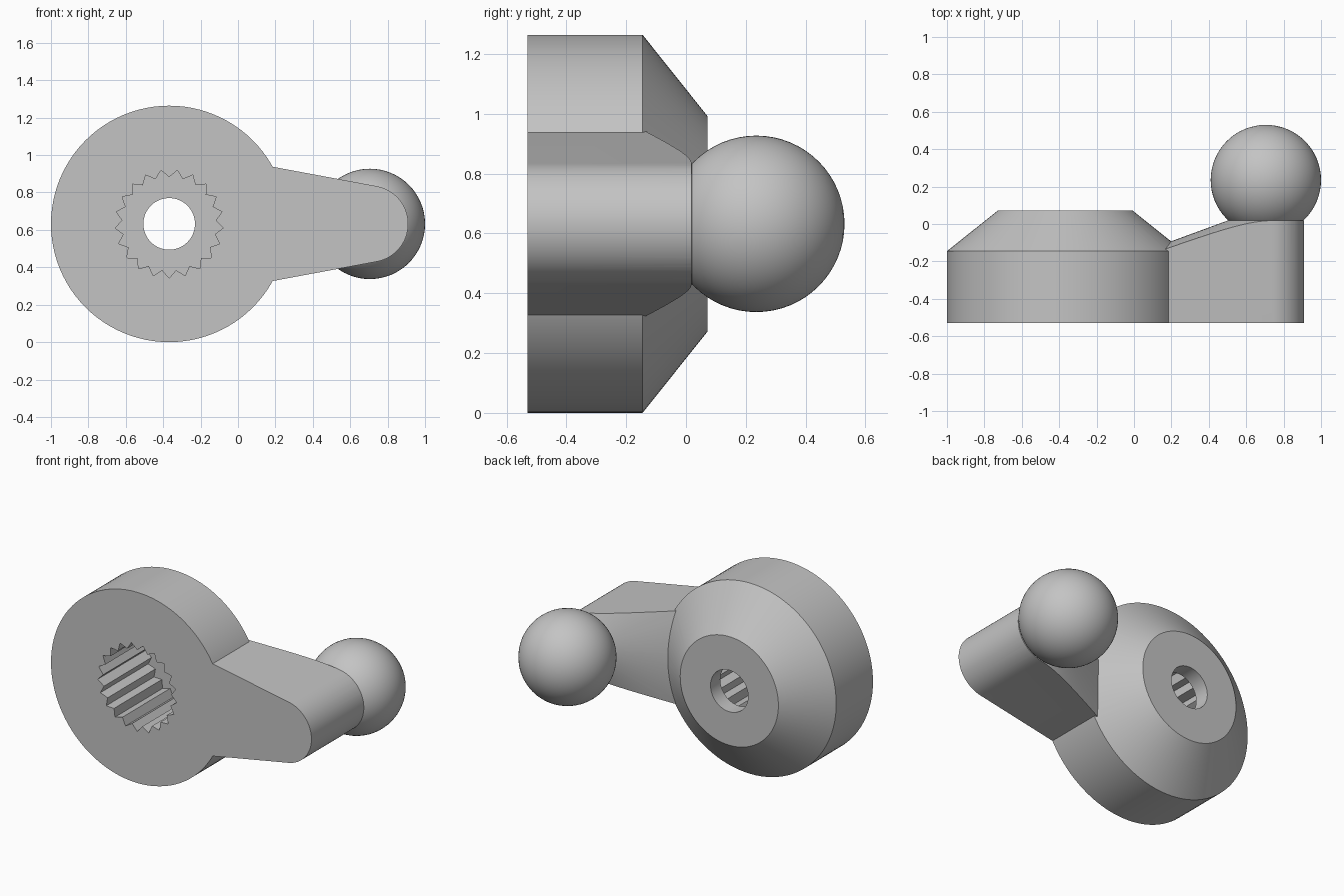
import bpy, bmesh, math
from mathutils import Matrix

if "Cube" in bpy.data.objects:
    bpy.data.objects.remove(bpy.data.objects["Cube"])

HUB_X, BALL_X, MID_Z = -0.368, 0.705, 0.632
FRONT = -0.53

grey = bpy.data.materials.new("plain grey")
grey.use_nodes = True
grey.diffuse_color = (0.55, 0.55, 0.55, 1)
grey.node_tree.nodes["Principled BSDF"].inputs["Base Color"].default_value = (0.55, 0.55, 0.55, 1)


def finish(name, bm):
    bmesh.ops.recalc_face_normals(bm, faces=bm.faces)
    mesh = bpy.data.meshes.new(name)
    bm.to_mesh(mesh)
    bm.free()
    mesh.materials.append(grey)
    ob = bpy.data.objects.new(name, mesh)
    bpy.context.collection.objects.link(ob)
    return ob


def loft(name, rings):
    """Closed solid through rings, each a (y, outline of x, z points) pair."""
    bm = bmesh.new()
    loops = [[bm.verts.new((x, y, z)) for x, z in pts] for y, pts in rings]
    for a, b in zip(loops, loops[1:]):
        for i in range(len(a)):
            j = (i + 1) % len(a)
            bm.faces.new((a[i], a[j], b[j], b[i]))
    bm.faces.new(loops[0])
    bm.faces.new(loops[-1])
    return finish(name, bm)


def arc(cx, radius, start=0, end=math.tau, n=96, closed=True):
    steps = n if closed else n - 1
    return [(cx + radius * math.cos(start + (end - start) * i / steps),
             MID_Z + radius * math.sin(start + (end - start) * i / steps)) for i in range(n)]


def combine(target, tool, operation):
    """Apply a boolean and discard the tool."""
    mod = target.modifiers.new(operation, "BOOLEAN")
    mod.operation, mod.object, mod.solver = operation, tool, "EXACT"
    graph = bpy.context.evaluated_depsgraph_get()
    graph.update()
    mesh = bpy.data.meshes.new_from_object(target.evaluated_get(graph))
    target.modifiers.clear()
    target.data = mesh
    bpy.data.objects.remove(tool)


def smooth(ob):
    bpy.ops.object.select_all(action="DESELECT")
    ob.select_set(True)
    bpy.context.view_layer.objects.active = ob
    bpy.ops.object.shade_smooth_by_angle(angle=math.radians(18))


# Round hub with a chamfered back
body = loft("hub_and_arm", [(FRONT, arc(HUB_X, 0.632)),
                            (-0.145, arc(HUB_X, 0.632)),
                            (0.072, arc(HUB_X, 0.36))])

# Tapered arm: rounded tip, straight sides running into the hub
tilt = math.radians(80)
outline = arc(BALL_X, 0.205, -tilt, tilt, 33, closed=False)
root = 0.34
outline += [(0.0, MID_Z + root), (0.0, MID_Z - root)]
arm = loft("arm", [(FRONT, outline), (0.1, outline)])

# Conical slope falling from the ball seat towards the hub
slope = loft("arm_slope", [(-0.7, arc(BALL_X, 1.2)),
                           (-0.347, arc(BALL_X, 1.2)),
                           (0.02, arc(BALL_X, 0.2))])
combine(arm, slope, "INTERSECT")
combine(body, arm, "UNION")

# Toothed socket in the front
TEETH = 21
teeth = []
for i in range(TEETH * 2):
    r = 0.29 if i % 2 == 0 else 0.25
    a = -math.pi / 2 + math.pi * i / TEETH
    teeth.append((HUB_X + r * math.cos(a), MID_Z + r * math.sin(a)))
combine(body, loft("socket", [(-0.7, teeth), (-0.03, teeth)]), "DIFFERENCE")

# Screw hole right through
hole = arc(HUB_X, 0.138, n=64)
combine(body, loft("hole", [(-0.8, hole), (0.3, hole)]), "DIFFERENCE")
smooth(body)

# Ball stud on the back of the arm tip
bm = bmesh.new()
bmesh.ops.create_uvsphere(bm, u_segments=64, v_segments=32, radius=0.295,
                          matrix=Matrix.Translation((BALL_X, 0.235, MID_Z))
                          @ Matrix.Rotation(math.pi / 2, 4, "X"))
smooth(finish("ball", bm))
